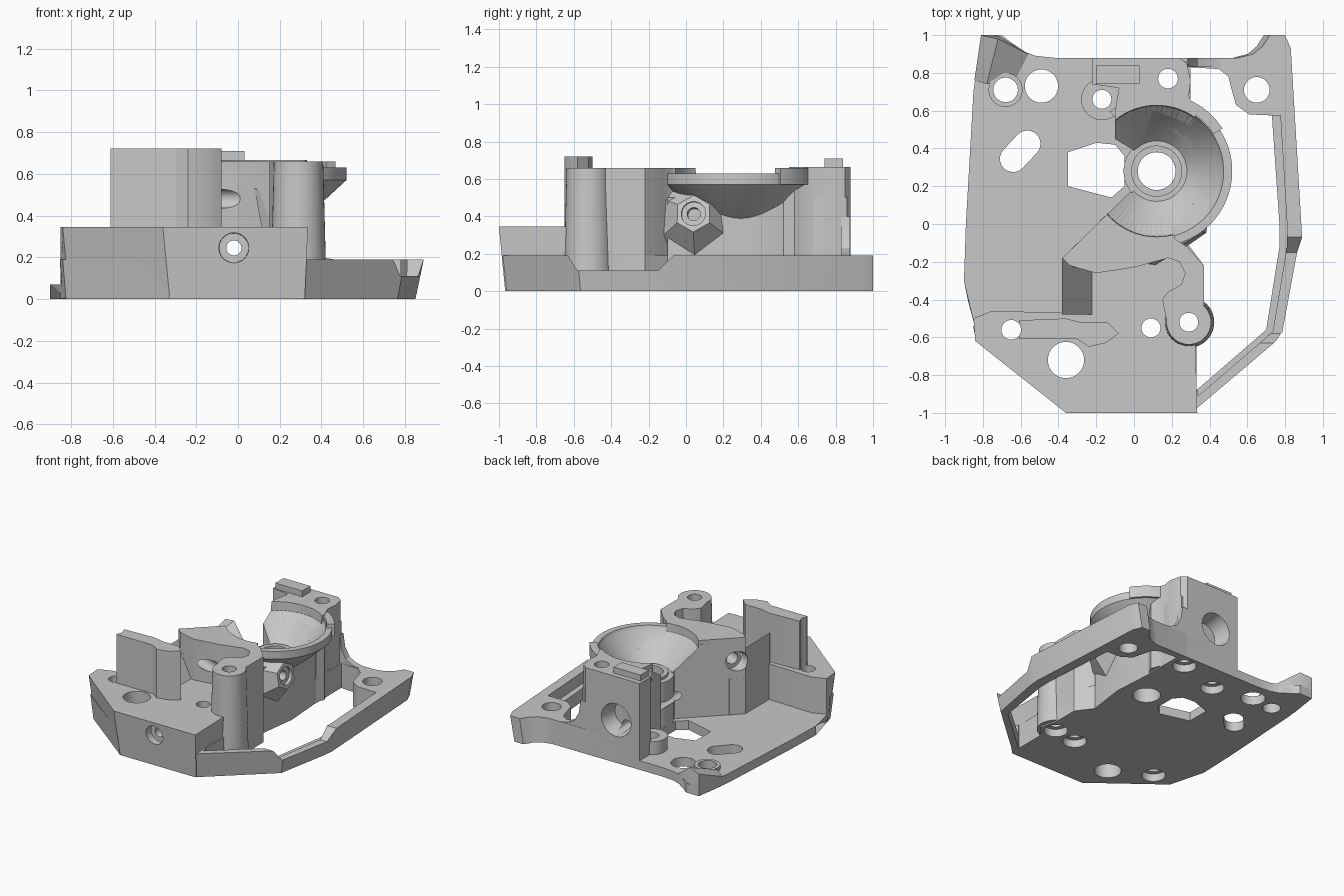
import bpy, bmesh
from math import radians, cos, sin
from mathutils import Vector

cube = bpy.data.objects.get("Cube")
if cube:
    bpy.data.objects.remove(cube)

grey = bpy.data.materials.new("machined_grey")
grey.use_nodes = True
grey.diffuse_color = (0.58, 0.58, 0.58, 1)
grey.node_tree.nodes["Principled BSDF"].inputs["Base Color"].default_value = (0.58, 0.58, 0.58, 1)

BOWL = (0.12, 0.28)


def finish(name, bm):
    bmesh.ops.remove_doubles(bm, verts=bm.verts, dist=1e-5)
    bmesh.ops.recalc_face_normals(bm, faces=bm.faces)
    me = bpy.data.meshes.new(name)
    bm.to_mesh(me)
    bm.free()
    me.materials.append(grey)
    ob = bpy.data.objects.new(name, me)
    bpy.context.collection.objects.link(ob)
    return ob


def prism(name, pts, lo, hi, axis="z", draft=0):
    """Extrude a 2D outline along an axis; draft pulls the front and right of the bottom inward."""
    place = {"z": lambda u, v, w: (u, v, w),
             "x": lambda u, v, w: (w, u, v),
             "y": lambda u, v, w: (u, w, v)}[axis]
    bm = bmesh.new()
    rings = [[bm.verts.new(place(u, v, w)) for u, v in pts] for w in (lo, hi)]
    if draft:
        for v in rings[0]:
            if v.co.x > 0.3:
                v.co.x *= 0.955
            if v.co.y < -0.55:
                v.co.y += draft
                if v.co.x < 0:
                    v.co.x += draft
    bm.faces.new(rings[0])
    bm.faces.new(rings[1])
    n = len(pts)
    for i in range(n):
        j = (i + 1) % n
        bm.faces.new((rings[0][i], rings[0][j], rings[1][j], rings[1][i]))
    return finish(name, bm)


def rod(name, a, b, r, r2=None, sides=40):
    """Cylinder or cone between two points."""
    a, b = Vector(a), Vector(b)
    bm = bmesh.new()
    bmesh.ops.create_cone(bm, cap_ends=True, segments=sides, radius1=r,
                          radius2=r if r2 is None else r2, depth=(b - a).length)
    ob = finish(name, bm)
    turn = (b - a).to_track_quat("Z", "Y").to_matrix().to_4x4()
    turn.translation = (a + b) / 2
    ob.data.transform(turn)
    return ob


def post(name, x, y, r, lo, hi):
    return rod(name, (x, y, lo), (x, y, hi), r)


def lathe(name, profile, start=0, end=360, steps=72):
    """Sweep a closed radius/height section around the bowl axis."""
    full = end - start == 360
    bm = bmesh.new()
    rings = []
    for k in range(steps + (not full)):
        a = radians(start + (end - start) * k / steps)
        rings.append([bm.verts.new((BOWL[0] + r * cos(a), BOWL[1] + r * sin(a), z))
                      for r, z in profile])
    n = len(profile)
    for k in range(steps):
        p, q = rings[k], rings[(k + 1) % len(rings)]
        for i in range(n):
            j = (i + 1) % n
            if profile[i][0] or profile[j][0]:
                bm.faces.new((p[i], p[j], q[j], q[i]))
    if not full:
        bm.faces.new(rings[0])
        bm.faces.new(rings[-1])
    return finish(name, bm)


def cut(ob, cutters):
    bpy.context.view_layer.objects.active = ob
    for c in cutters:
        m = ob.modifiers.new("cut", "BOOLEAN")
        m.operation, m.solver, m.object = "DIFFERENCE", "EXACT", c
        bpy.ops.object.modifier_apply(modifier=m.name)


# Base tray with the side rail
outline = [(-.345, -.982), (.325, -.982), (.8, -.58), (.88, -.15), (.89, -.07), (.83, .93),
           (.8, 1), (.72, 1), (.68, .94), (.63, .9), (.55, .88), (-.42, .88),
           (-.52, .89), (-.6, .92), (-.7, 1), (-.81, 1), (-.85, .7), (-.89, 0),
           (-.9, -.3), (-.84, -.6)]
base = prism("base_tray", outline, 0, .19, draft=.016)
opening = prism("opening_cutter",
                [(.33, -.88), (.7, -.56), (.77, -.12), (.77, 0), (.73, .575), (.61, .58),
                 (.54, .63), (.52, .7), (.5, .78), (.45, .82), (.3, .83), (.3, .5),
                 (.32, .2), (.28, -.1), (.37, -.22), (.37, -.43), (.4, -.55), (.33, -.65)],
                -.1, .5)
ledge = prism("rail_ledge_cutter",
              [(.34, -.91), (.735, -.57), (.81, -.12), (.81, 0), (.775, .575), (.7, .576),
               (.7, 0), (.6, -.5), (.34, -.8)], .1, .5)
floor_cut = prism("floor_cutter",
                  [(-1.2, -.56), (-.1, -.5), (.1, -.1), (.1, .7), (-.2, .8), (-.2, 1.2), (-1.2, 1.2)],
                  .07, .5)
dip = prism("rail_dip_cutter", [(-.63, .19), (-.58, .11), (-.15, .11), (-.07, .19), (-.07, .3), (-.63, .3)],
            .45, 1.1, "x")
cut(base, [opening, ledge, floor_cut, dip])

# Raised corner sloping down to the floor
bm = bmesh.new()
for p in [(-.81, 1, .17), (-.72, .98, .19), (-.845, .76, .07), (-.78, .74, .1), (-.62, .78, .07),
          (-.56, .9, .07), (-.81, 1, 0), (-.71, 1, 0), (-.845, .76, 0), (-.62, .78, 0), (-.56, .9, 0)]:
    bm.verts.new(p)
bmesh.ops.convex_hull(bm, input=bm.verts)
ear = finish("back_corner", bm)

# Front block and sloped web
block = prism("front_block",
              [(-.36, -1), (.335, -1), (.325, -.62), (.37, -.43), (.37, -.22), (.2, -.1),
               (-.3, -.1), (-.38, -.18), (-.38, -.47), (-.75, -.46), (-.85, -.5), (-.84, -.62)],
              .003, .345, draft=.033)
web = prism("sloped_web", [(-.38, .05), (-.22, .05), (-.22, .34), (-.38, .58)], -.48, -.18, "y")

# Upright fin on the front block
fin = prism("upright_fin",
            [(-.61, -.61), (-.3, -.61), (-.24, -.65), (-.15, -.63), (-.08, -.58),
             (-.14, -.52), (-.28, -.52), (-.36, -.5), (-.61, -.51)], .3, .72)

# Central wall and the clamp column
central = prism("central_wall",
                [(-.38, -.18), (-.02, .17), (.12, .12), (.22, -.08), (.28, -.12), (.37, -.22),
                 (.37, -.43), (.3, -.5), (.17, -.5), (.15, -.4), (.18, -.36), (.25, -.32),
                 (.27, -.26), (.24, -.2), (.18, -.18), (0, -.23), (-.2, -.26), (-.34, -.22)],
                .04, .66)
column = rod("clamp_column", (.29, -.52, .01), (.29, -.52, .66), .135, .118)

# Wall beneath the bowl
under = prism("bowl_support",
              [(.05, 0), (.28, -.1), (.32, .2), (.3, .5), (.27, .6), (.3, .72), (.28, .86),
               (.1, .86), (.1, .6), (.24, .45), (.26, .2), (.2, .08)], .01, .5)

# Tall wall at the back with its tab and foot fillet
back = prism("back_wall",
             [(-.22, .88), (.24, .88), (.28, .85), (.3, .76), (.29, .68), (.33, .58), (.3, .52),
              (.22, .56), (.1, .6), (.04, .42), (0, .39), (-.1, .45), (-.1, .6), (-.08, .72), (-.22, .74)],
             .01, .665)
tab = prism("back_tab", [(-.2, .74), (.03, .74), (.03, .84), (-.2, .84)], .6, .71)
fillet = prism("foot_fillet", [(.2, .15), (.2, .4), (.285, .4), (.3, .3), (.34, .23), (.4, .2), (.46, .19), (.46, .15)],
               .83, .878, "y")

# Bowl, raised lip and hub
bowl = lathe("bowl", [(.16, .42), (.345, .6), (.355, .63), (.4, .63), (.4, .57), (.28, .46), (.17, .37)],
             -139, 128)
lip = lathe("bowl_lip", [(.36, .57), (.36, .66), (.415, .66), (.415, .57)], 33, 115, 30)
hub = post("bowl_hub", *BOWL, .175, .01, .42)
seat = lathe("bearing_seat", [(.1, .4), (.1, .44), (.135, .44), (.135, .42), (.175, .42), (.175, .4)])

# Angled faceted boss on the side
boss = rod("side_boss", (.13, .06, .37), (.38, .04, .415), .32, .1, 6)
boss_bore = rod("boss_bore_cutter", (.25, .05, .4), (.5, .03, .43), .035)
boss_sink = rod("boss_sink_cutter", (.355, .042, .412), (.5, .03, .43), .065)
cut(boss, [boss_bore, boss_sink])

# Small bosses on the floor
floor_boss = post("floor_boss", -.17, .66, .11, .01, .17)
corner_boss = post("corner_boss", -.68, .71, .09, .01, .1)

# Vertical holes, counterbores below, window, slot and horizontal bores
cutters = [post("hole_cutter", x, y, r, -.2, 1) for x, y, r in
           [(-.68, .71, .065), (-.49, .73, .088), (-.17, .66, .05), (.18, .77, .052),
            (.65, .71, .068), (-.65, -.56, .052), (-.36, -.72, .096), (.09, -.55, .05),
            (.29, -.52, .05), (*BOWL, .1)]]
cutters += [post("counterbore_cutter", x, y, .085, -.2, .06) for x, y in
            [(-.17, .66), (.18, .77), (.09, -.55), (.29, -.52), (-.65, -.56)]]
slot = [(x + .07 * cos(radians(a + k * 15)), y + .07 * sin(radians(a + k * 15)))
        for x, y, a in [(-.64, .345, 135), (-.565, .425, -45)] for k in range(13)]
cutters += [
    prism("window_cutter", [(-.35, .38), (-.2, .43), (-.1, .42), (-.05, .36), (-.05, .2), (-.12, .14), (-.35, .2)],
          -.2, .35),
    prism("slot_cutter", slot, -.2, .3),
    rod("front_bore_cutter", (-.02, -1.2, .245), (-.02, 1.2, .245), .036),
    rod("front_sink_cutter", (-.02, -1.2, .245), (-.02, -.93, .245), .078, .07),
    rod("back_bore_cutter", (-.02, .75, .33), (-.02, 1, .33), .1, .15),
    rod("wall_bore_cutter", (-.5, -.08, .48), (.05, -.29, .48), .045),
    rod("wall_sink_cutter", (-.5, -.08, .48), (-.28, -.164, .48), .075)]
cone = lathe("cone_cutter", [(0, .42), (.16, .42), (.345, .6), (.355, .8), (0, .8)])
for part in (central, under, back, boss):
    cut(part, [cone])

holed = [base, ear, block, web, fin, central, column, under, back, hub, boss,
         floor_boss, corner_boss]


def bounds(ob):
    cs = [v.co for v in ob.data.vertices]
    return [(min(c[i] for c in cs), max(c[i] for c in cs)) for i in range(3)]


for part in holed:
    box = bounds(part)
    cut(part, [c for c in cutters
               if all(p[0] < q[1] and q[0] < p[1] for p, q in zip(box, bounds(c)))])

for c in cutters + [cone, opening, ledge, floor_cut, dip, boss_bore, boss_sink]:
    bpy.data.objects.remove(c)

# Smooth the round surfaces, keep edges sharp
for part in holed + [tab, fillet, bowl, lip, seat]:
    bpy.ops.object.select_all(action="DESELECT")
    part.select_set(True)
    bpy.context.view_layer.objects.active = part
    bpy.ops.object.shade_smooth_by_angle(angle=radians(30))
